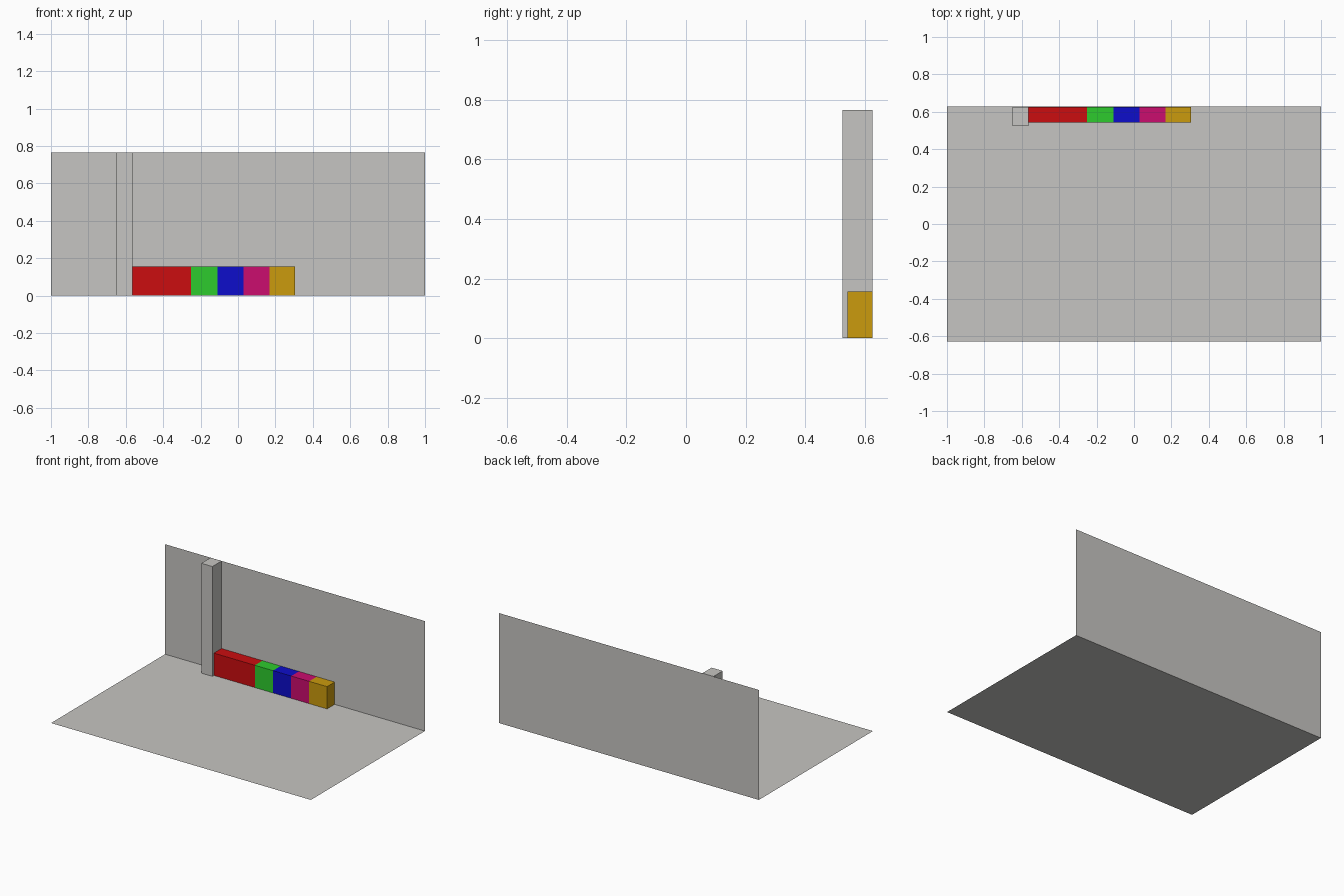
import bpy
import bmesh

if "Cube" in bpy.data.objects:
    bpy.data.objects.remove(bpy.data.objects["Cube"])


def material(name, rgb):
    mat = bpy.data.materials.new(name)
    mat.diffuse_color = (*rgb, 1.0)
    mat.use_nodes = True
    mat.node_tree.nodes["Principled BSDF"].inputs["Base Color"].default_value = mat.diffuse_color
    return mat


def add_mesh(name, bm, mat):
    mesh = bpy.data.meshes.new(name)
    bm.to_mesh(mesh)
    bm.free()
    mesh.materials.append(mat)
    obj = bpy.data.objects.new(name, mesh)
    bpy.context.collection.objects.link(obj)


def sheet(name, corners, mat):
    bm = bmesh.new()
    bm.faces.new([bm.verts.new(c) for c in corners])
    add_mesh(name, bm, mat)


def box(name, low, high, mat):
    bm = bmesh.new()
    bmesh.ops.create_cube(bm, size=1.0)
    for v in bm.verts:
        v.co = [(a + b) / 2 + c * (b - a) for a, b, c in zip(low, high, v.co)]
    add_mesh(name, bm, mat)


grey = material("warm grey", (0.565, 0.558, 0.539))
red = material("red", (0.597, 0.004, 0.005))
green = material("green", (0.027, 0.597, 0.027))
blue = material("blue", (0.004, 0.004, 0.597))
magenta = material("magenta", (0.597, 0.004, 0.156))
gold = material("gold", (0.597, 0.328, 0.004))

BACK, WALL_TOP, GAP = 0.627, 0.765, 0.001

# Thin floor and back wall
sheet("floor", [(-1, -BACK, 0), (1, -BACK, 0), (1, BACK, 0), (-1, BACK, 0)], grey)
sheet("back_wall", [(-1, BACK, 0), (1, BACK, 0), (1, BACK, WALL_TOP), (-1, BACK, WALL_TOP)], grey)

# Pillar against the wall
box("pillar", (-0.65, 0.525, GAP), (-0.565, BACK - GAP, WALL_TOP), grey)

# Row of coloured cabinets, left to right
x = -0.565
for name, end, mat in (("red_cabinet", -0.25, red), ("green_cabinet", -0.11, green),
                       ("blue_cabinet", 0.03, blue), ("magenta_cabinet", 0.168, magenta),
                       ("gold_cabinet", 0.306, gold)):
    box(name, (x, 0.542, GAP), (end, BACK - GAP, 0.156), mat)
    x = end
